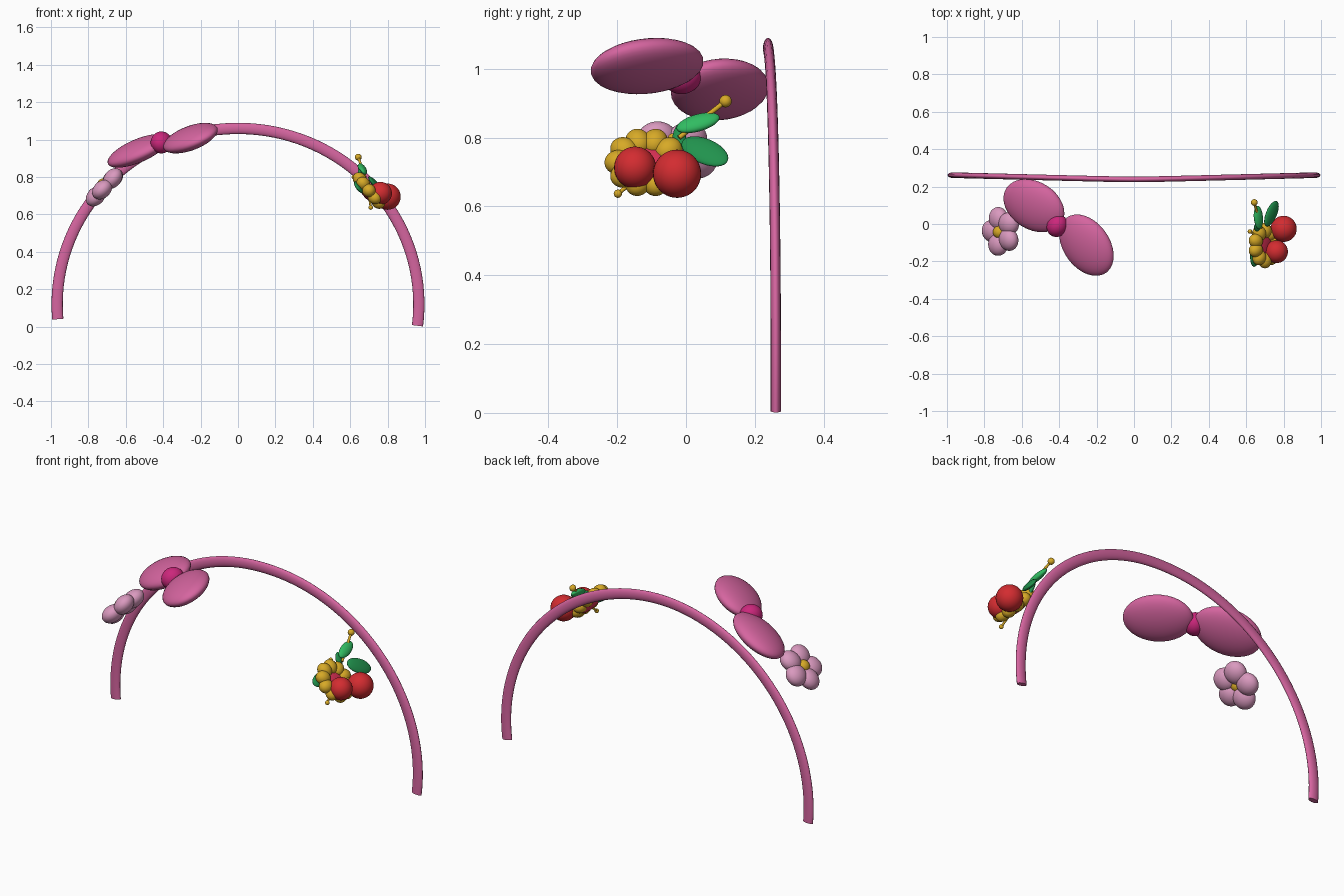
import bpy, bmesh, math
from mathutils import Vector, Matrix

if "Cube" in bpy.data.objects:
    bpy.data.objects.remove(bpy.data.objects["Cube"])


def material(name, rgb):
    m = bpy.data.materials.new(name)
    m.diffuse_color = (*rgb, 1)
    m.use_nodes = True
    m.node_tree.nodes["Principled BSDF"].inputs["Base Color"].default_value = m.diffuse_color
    return m


PINK = material("pink", (0.67, 0.13, 0.35))
MAGENTA = material("magenta", (0.60, 0.02, 0.20))
PALE = material("pale_pink", (0.70, 0.32, 0.52))
YELLOW = material("golden_yellow", (0.68, 0.40, 0.02))
RED = material("berry_red", (0.65, 0.025, 0.03))
CRIMSON = material("crimson", (0.70, 0.03, 0.09))
LIGHT_GREEN = material("light_green", (0.03, 0.50, 0.12))
DARK_GREEN = material("dark_green", (0.015, 0.29, 0.075))


def finish(name, bm, mat):
    bmesh.ops.recalc_face_normals(bm, faces=bm.faces)
    me = bpy.data.meshes.new(name)
    bm.to_mesh(me)
    bm.free()
    for p in me.polygons:
        p.use_smooth = len(p.vertices) <= 4
    me.materials.append(mat)
    ob = bpy.data.objects.new(name, me)
    bpy.context.collection.objects.link(ob)
    return ob


def frame(long, normal):
    """Rotation whose x axis is the long direction and z axis the normal."""
    u = Vector(long).normalized()
    n = Vector(normal)
    n = (n - u * n.dot(u)).normalized()
    return Matrix((u, n.cross(u), n)).transposed()


def ellipsoid(name, center, radii, mat, long=(1, 0, 0), normal=(0, 0, 1)):
    bm = bmesh.new()
    m = (Matrix.Translation(center) @ frame(long, normal).to_4x4()
         @ Matrix.Diagonal((*radii, 1)))
    bmesh.ops.create_uvsphere(bm, u_segments=32, v_segments=20, radius=1, matrix=m)
    return finish(name, bm, mat)


def petals(name, center, normal, count, ring, radii, mat, start=0.0):
    """Ring of rounded petals around a normal."""
    rot = frame((0, 1, 0), normal)
    for i in range(count):
        a = start + 2 * math.pi * i / count
        d = rot @ Vector((math.cos(a), math.sin(a), 0))
        ellipsoid(f"{name}_{i + 1}", Vector(center) + d * ring, radii, mat, d, normal)


def stamen(name, a, b, r_stem, r_tip):
    a, b = Vector(a), Vector(b)
    d = b - a
    bm = bmesh.new()
    m = Matrix.Translation((a + b) / 2) @ d.to_track_quat('Z', 'Y').to_matrix().to_4x4()
    bmesh.ops.create_cone(bm, cap_ends=True, segments=12, radius1=r_stem,
                          radius2=r_stem, depth=d.length, matrix=m)
    finish(name + "_stem", bm, YELLOW)
    ellipsoid(name + "_tip", b, (r_tip,) * 3, YELLOW)


# Headband: flattened oval section swept along an arch
bm = bmesh.new()
rings, STEPS, SIDES = [], 72, 16
a0, a1 = math.asin(-0.115 / 0.94), math.pi + math.asin(0.08 / 0.94)
for i in range(STEPS + 1):
    t = a0 + (a1 - a0) * i / STEPS
    c, s = math.cos(t), math.sin(t)
    p = Vector((0.967 * c, 0.236 + 0.025 * math.sqrt(c * c + 0.01), 0.12 + 0.94 * s))
    out = Vector((c, 0, s))
    ring = []
    for j in range(SIDES):
        b = 2 * math.pi * j / SIDES
        ring.append(bm.verts.new(p + out * 0.03 * math.cos(b)
                                 + Vector((0, 0.015 * math.sin(b), 0))))
    rings.append(ring)
for r, q in zip(rings, rings[1:]):
    for j in range(SIDES):
        k = (j + 1) % SIDES
        bm.faces.new((r[j], r[k], q[k], q[j]))
bm.faces.new(rings[0])
bm.faces.new(rings[-1])
finish("headband", bm, PINK)

# Bow: two flattened loops and a knot
BOW_N = (-0.42, -0.23, 0.88)
ellipsoid("bow_loop_right", (-0.254, -0.113, 1.008), (0.182, 0.137, 0.055), PINK,
          (0.6, -0.79, 0.08), BOW_N)
ellipsoid("bow_loop_left", (-0.535, 0.098, 0.94), (0.182, 0.137, 0.055), PINK,
          (-0.82, 0.38, -0.3), BOW_N)
ellipsoid("bow_knot", (-0.41, -0.01, 0.985), (0.055, 0.062, 0.058), MAGENTA,
          (0.78, -0.6, 0.18), BOW_N)

# Small pale flower
FLOWER_N = (-0.70, -0.20, 0.67)
petals("small_petal", (-0.71, -0.04, 0.75), FLOWER_N, 5, 0.072,
       (0.062, 0.06, 0.045), PALE, 0.3)
ellipsoid("small_flower_center", (-0.718, -0.043, 0.757), (0.036, 0.036, 0.036), YELLOW)

# Golden flower with a crimson heart
GOLD_C, GOLD_N = (0.70, -0.115, 0.728), (0.76, -0.15, 0.63)
petals("gold_petal", GOLD_C, GOLD_N, 10, 0.08, (0.042, 0.037, 0.035), YELLOW)
ellipsoid("gold_flower_heart", (0.69, -0.105, 0.72), (0.085, 0.075, 0.028), CRIMSON,
          (0, 1, 0), GOLD_N)

# Berries
ellipsoid("berry_large", (0.80, -0.026, 0.695), (0.07,) * 3, RED)
ellipsoid("berry_small", (0.762, -0.148, 0.713), (0.061,) * 3, RED)

# Leaves
ellipsoid("leaf_upper", (0.665, 0.035, 0.843), (0.065, 0.03, 0.018), LIGHT_GREEN,
          (-0.1, 0.95, 0.28), (0.7, 0, 0.7))
ellipsoid("leaf_back", (0.735, 0.055, 0.76), (0.078, 0.042, 0.015), DARK_GREEN,
          (0.4, 0.8, -0.4), GOLD_N)
ellipsoid("leaf_front", (0.65, -0.155, 0.745), (0.075, 0.04, 0.015), DARK_GREEN,
          (-0.1, -0.95, -0.1), GOLD_N)
ellipsoid("leaf_inner", (0.66, -0.02, 0.80), (0.045, 0.02, 0.012), DARK_GREEN,
          (-0.3, 0.1, 0.8), GOLD_N)

# Stamens
stamen("stamen_long", (0.68, -0.02, 0.80), (0.643, 0.115, 0.906), 0.007, 0.018)
stamen("stamen_top", (0.68, -0.08, 0.75), (0.62, -0.04, 0.80), 0.006, 0.012)
stamen("stamen_bottom", (0.70, -0.12, 0.70), (0.71, -0.198, 0.637), 0.006, 0.012)
